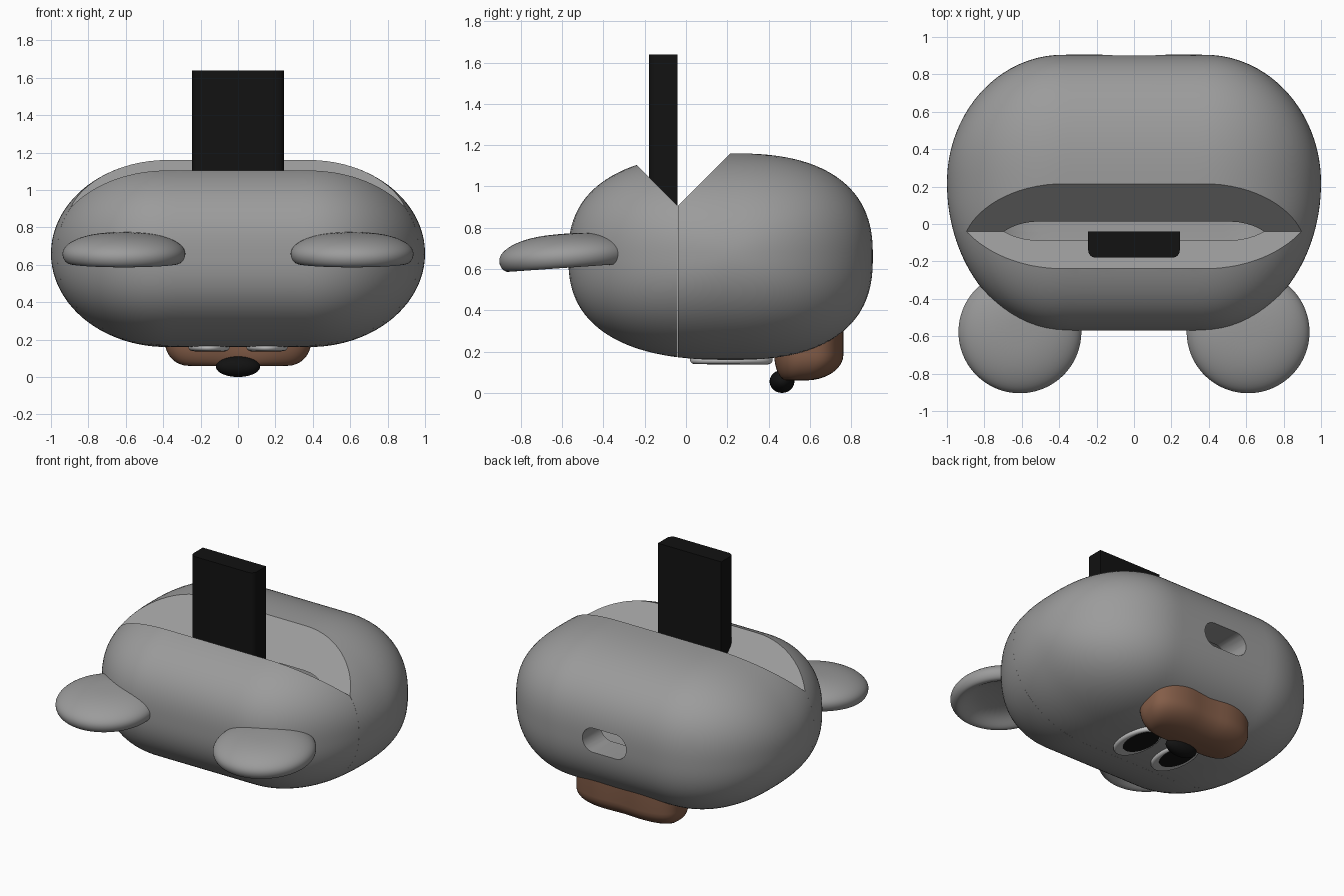
import bpy, bmesh, math
from mathutils import Vector, Matrix

if "Cube" in bpy.data.objects:
    bpy.data.objects.remove(bpy.data.objects["Cube"])


def material(name, rgb):
    m = bpy.data.materials.new(name)
    m.diffuse_color = (*rgb, 1)
    m.use_nodes = True
    m.node_tree.nodes["Principled BSDF"].inputs["Base Color"].default_value = m.diffuse_color
    return m


GREY = material("grey", (0.33, 0.33, 0.33))
BLACK = material("black", (0.006, 0.006, 0.006))
BROWN = material("brown", (0.23, 0.11, 0.065))
WHITE = material("white", (0.75, 0.75, 0.75))


def finish(ob, angle=35):
    bpy.ops.object.select_all(action='DESELECT')
    ob.select_set(True)
    bpy.context.view_layer.objects.active = ob
    bpy.ops.object.shade_smooth_by_angle(angle=math.radians(angle))


def make(name, bm, mat=None):
    bmesh.ops.recalc_face_normals(bm, faces=bm.faces[:])
    me = bpy.data.meshes.new(name)
    bm.to_mesh(me)
    bm.free()
    ob = bpy.data.objects.new(name, me)
    bpy.context.collection.objects.link(ob)
    if mat:
        me.materials.append(mat)
    return ob


def pillow(name, center, ax, front, back, az, n, c, mat):
    """Superelliptic y-z section, straight for |x| < c, rounding off elliptically to the ends."""
    bm = bmesh.new()
    bmesh.ops.create_uvsphere(bm, u_segments=128, v_segments=64, radius=1)
    w = (1 - c) ** 2
    for v in bm.verts:
        d = v.co
        x, rho = abs(d.x), (abs(d.y) ** n + abs(d.z) ** n) ** (1 / n)
        if x <= c * rho:
            r = 1 / rho
        else:
            qa, qb, qc = x * x / w + rho * rho, -2 * c * x / w, c * c / w - 1
            r = (-qb + math.sqrt(qb * qb - 4 * qa * qc)) / (2 * qa)
        d = d * r
        v.co = Vector((d.x * ax, d.y * (back if d.y > 0 else front), d.z * az)) + Vector(center)
    return make(name, bm, mat)


def box(name, lo, hi, mat=None):
    bm = bmesh.new()
    bmesh.ops.create_cube(bm, size=1)
    for v in bm.verts:
        v.co = [(a + b) / 2 + c * (b - a) for a, b, c in zip(lo, hi, v.co)]
    return make(name, bm, mat)


def loft(name, rings, mat=None):
    """Skin a stack of equal closed rings and cap both ends."""
    bm = bmesh.new()
    rows = [[bm.verts.new(p) for p in r] for r in rings]
    k = len(rows[0])
    for a, b in zip(rows, rows[1:]):
        for i in range(k):
            bm.faces.new((a[i], a[(i + 1) % k], b[(i + 1) % k], b[i]))
    bm.faces.new(rows[0])
    bm.faces.new(rows[-1])
    return make(name, bm, mat)


def boolean(ob, cutter, op='DIFFERENCE'):
    mod = ob.modifiers.new("cut", 'BOOLEAN')
    mod.operation, mod.object, mod.solver = op, cutter, 'EXACT'
    bpy.context.view_layer.objects.active = ob
    bpy.ops.object.modifier_apply(modifier=mod.name)


# cutters: inner cavity, top groove, cable hole
cavity = pillow("cavity_cutter", (0, 0.2, 0.66), 0.85, 0.58, 0.5, 0.3, 3.5, 0.6, GREY)
groove = loft("groove_cutter", [[(x, -0.04, 0.905), (x, 0.46, 1.405), (x, -0.54, 1.405)] for x in (-1.2, 1.2)], GREY)
slot = []
for i in range(32):
    a = 2 * math.pi * (i + 0.5) / 32
    slot.append((0.085 * math.cos(a) + math.copysign(0.085, math.cos(a)), 0.66 + 0.085 * math.sin(a)))
hole = loft("hole_cutter", [[(x, y, z) for x, z in slot] for y in (0.55, 1.1)], GREY)
cutters = [cavity, groove, hole]

# head shell in two halves meeting at a fine seam
for name, lo, hi in (("front_shell", -2, -0.0403), ("back_shell", -0.0397, 2)):
    shell = pillow(name, (0, 0.22, 0.66), 1.0, 0.79, 0.685, 0.5, 2.5, 0.38, GREY)
    half = box(name + "_cutter", (-2, lo, -2), (2, hi, 3), GREY)
    boolean(shell, half, 'INTERSECT')
    for c in cutters[:3]:
        boolean(shell, c)
    cutters.append(half)
    finish(shell, 30)
for c in cutters:
    c.hide_render = True
    bpy.data.objects.remove(c)

# upright black slab with rounded front edges
slab = box("slab", (-0.245, -0.18, 0.45), (0.245, -0.04, 1.64), BLACK)
bm = bmesh.new()
bm.from_mesh(slab.data)
edges = [e for e in bm.edges if all(v.co.y < -0.1 for v in e.verts)
         and abs(e.verts[0].co.z - e.verts[1].co.z) > 0.5]
bmesh.ops.bevel(bm, geom=edges, offset=0.04, segments=6, profile=0.5, affect='EDGES')
bm.to_mesh(slab.data)
bm.free()
finish(slab)

# dished round ears: revolved profile, tipped forward
profile = [(0, .10), (.12, .097), (.22, .08), (.30, .045), (.337, 0), (.325, -.05),
           (.29, -.075), (.245, -.045), (.18, -.005), (0, .01)]
for side, s in (("right", 1), ("left", -1)):
    bm = bmesh.new()
    vs = [bm.verts.new((r, 0, z)) for r, z in profile]
    es = [bm.edges.new(p) for p in zip(vs, vs[1:])]
    bmesh.ops.spin(bm, geom=vs + es, axis=(0, 0, 1), cent=(0, 0, 0), angle=2 * math.pi, steps=32)
    bmesh.ops.remove_doubles(bm, verts=bm.verts[:], dist=1e-4)
    bm.transform(Matrix.Translation((0.61 * s, -0.578, 0.672)) @ Matrix.Rotation(math.radians(4), 4, 'X'))
    ear = make(side + "_ear", bm, GREY)
    mod = ear.modifiers.new("smooth", 'SUBSURF')
    mod.levels = mod.render_levels = 2
    finish(ear, 180)


def pad(name, center, hx, hy, z0, z1, r, n, mat, notch=(0, 0), shift=0):
    """Rounded-bottom pad standing on z0, with an optional waist (front, back)."""
    rings = []
    steps = [(r * (1 - math.sin(t * math.pi / 16)), z0 + r * (1 - math.cos(t * math.pi / 16))) for t in range(9)]
    for off, z in steps + [(0, z1)]:
        ring = []
        for i in range(64):
            a = 2 * math.pi * i / 64
            c, s = math.cos(a), math.sin(a)
            x = (hx - off) * math.copysign(abs(c) ** (2 / n), c)
            y = (hy - off) * math.copysign(abs(s) ** (2 / n), s)
            y *= 1 - notch[s > 0] * math.exp(-(x / 0.12) ** 2)
            ring.append((center[0] + x, center[1] + y - shift * off, z))
        rings.append(ring)
    ob = loft(name, rings, mat)
    finish(ob, 50)


# face on the underside: muzzle, eyes, pupils
pad("muzzle", (0, 0.594), 0.39, 0.176, 0.06, 0.34, 0.125, 3, BROWN, (0.2, 0.1), 0.5)
for side, s in (("right", 1), ("left", -1)):
    pad(side + "_eye", (0.155 * s, 0.22), 0.11, 0.2, 0.14, 0.25, 0.02, 2, WHITE)
    pad(side + "_pupil", (0.15 * s, 0.25), 0.085, 0.15, 0.137, 0.2, 0.005, 2, BLACK)

# nose
bm = bmesh.new()
bmesh.ops.create_uvsphere(bm, u_segments=32, v_segments=20, radius=1)
bm.transform(Matrix.Translation((0, 0.465, 0.055)) @ Matrix.Diagonal((0.118, 0.06, 0.055, 1)))
finish(make("nose", bm, BLACK), 180)
